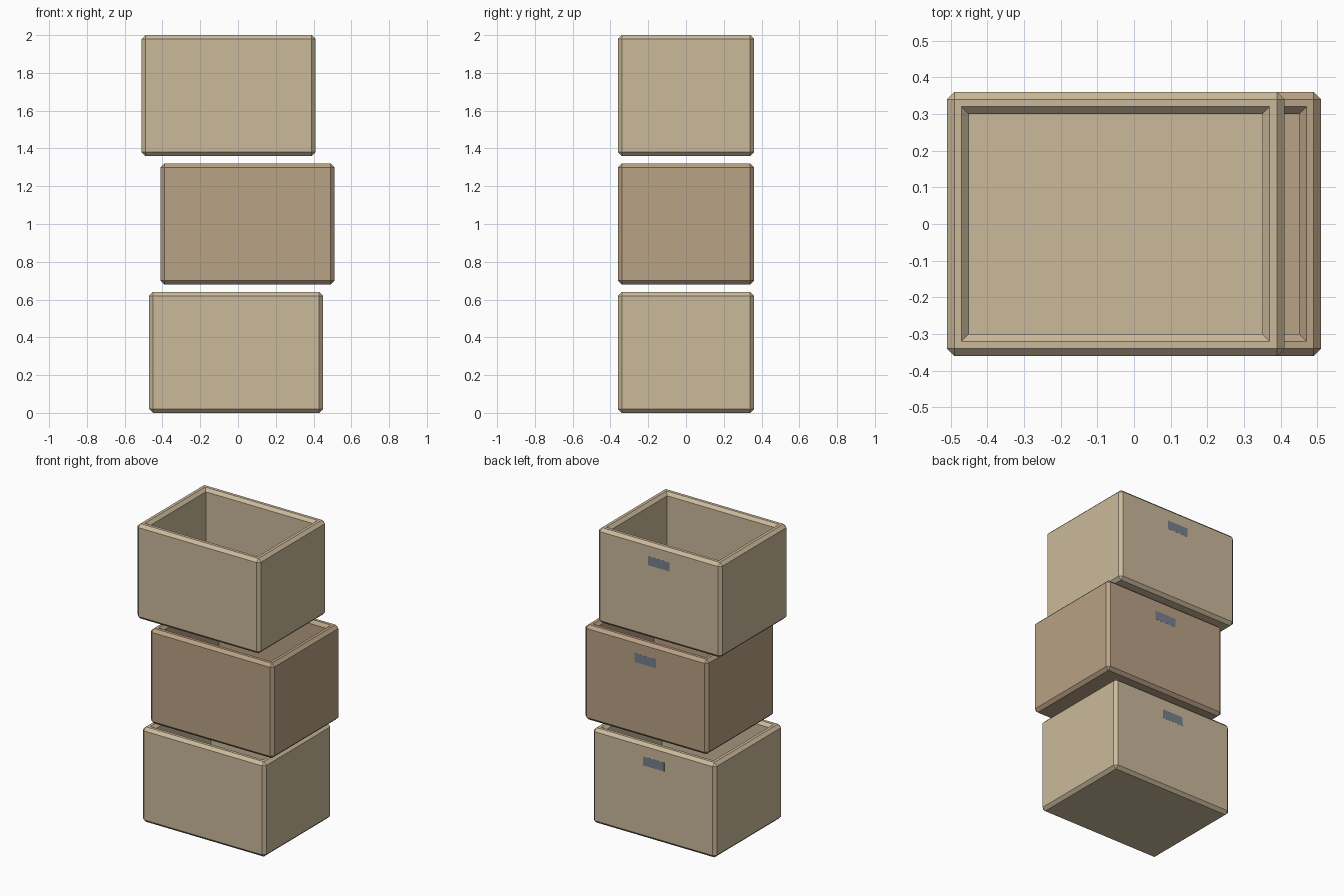
import bpy, bmesh
from mathutils import Matrix, Vector

if "Cube" in bpy.data.objects:
    bpy.data.objects.remove(bpy.data.objects["Cube"])

W, D, H = 0.92, 0.72, 0.64      # outer crate size
EDGE, FLOOR = 0.02, 0.06        # chamfer width and floor thickness


def material(name, rgb):
    m = bpy.data.materials.new(name)
    m.diffuse_color = (*rgb, 1.0)
    m.use_nodes = True
    m.node_tree.nodes["Principled BSDF"].inputs["Base Color"].default_value = m.diffuse_color
    return m


def add_object(name, bm, mat, location):
    bmesh.ops.recalc_face_normals(bm, faces=bm.faces[:])
    mesh = bpy.data.meshes.new(name)
    bm.to_mesh(mesh)
    bm.free()
    mesh.materials.append(mat)
    ob = bpy.data.objects.new(name, mesh)
    ob.location = location
    bpy.context.collection.objects.link(ob)
    return ob


def box(size, center):
    bm = bmesh.new()
    bmesh.ops.create_cube(bm, size=1.0)
    bmesh.ops.transform(bm, verts=bm.verts[:],
                        matrix=Matrix.Translation(center) @ Matrix.Diagonal((*size, 1.0)))
    return bm


def crate(name, mat, location):
    # chamfered block
    bm = box((W, D, H), (0, 0, H / 2))
    bmesh.ops.bevel(bm, geom=bm.edges[:], offset=EDGE, segments=1,
                    affect='EDGES', profile=0.5)
    bm.normal_update()
    top = max(bm.faces, key=lambda f: f.calc_center_median().z)
    # flat rim, then inner chamfer
    bmesh.ops.inset_region(bm, faces=[top], thickness=EDGE, use_even_offset=True)
    bmesh.ops.inset_region(bm, faces=[top], thickness=EDGE, depth=-EDGE,
                           use_even_offset=True)
    # hollow interior
    floor = bmesh.ops.extrude_discrete_faces(bm, faces=[top])["faces"][0]
    for v in floor.verts:
        v.co.z = FLOOR
    return add_object(name, bm, mat, location)


tan = material("tan", (0.60, 0.49, 0.33))
brown = material("brown", (0.49, 0.36, 0.235))
slate = material("slate", (0.18, 0.22, 0.28))

# crates stacked with small sideways shifts, each with a flush plate on the back
for label, x, mat in (("bottom", -0.01, tan), ("middle", 0.05, brown), ("top", -0.05, tan)):
    z = {"bottom": 0.0, "middle": 0.68, "top": 1.36}[label]
    crate(label + "_crate", mat, Vector((x, 0, z)))
    add_object(label + "_back_plate", box((0.16, 0.03, 0.06), (0, D / 2 - 0.0145, 0.52)),
               slate, Vector((x, 0, z)))
